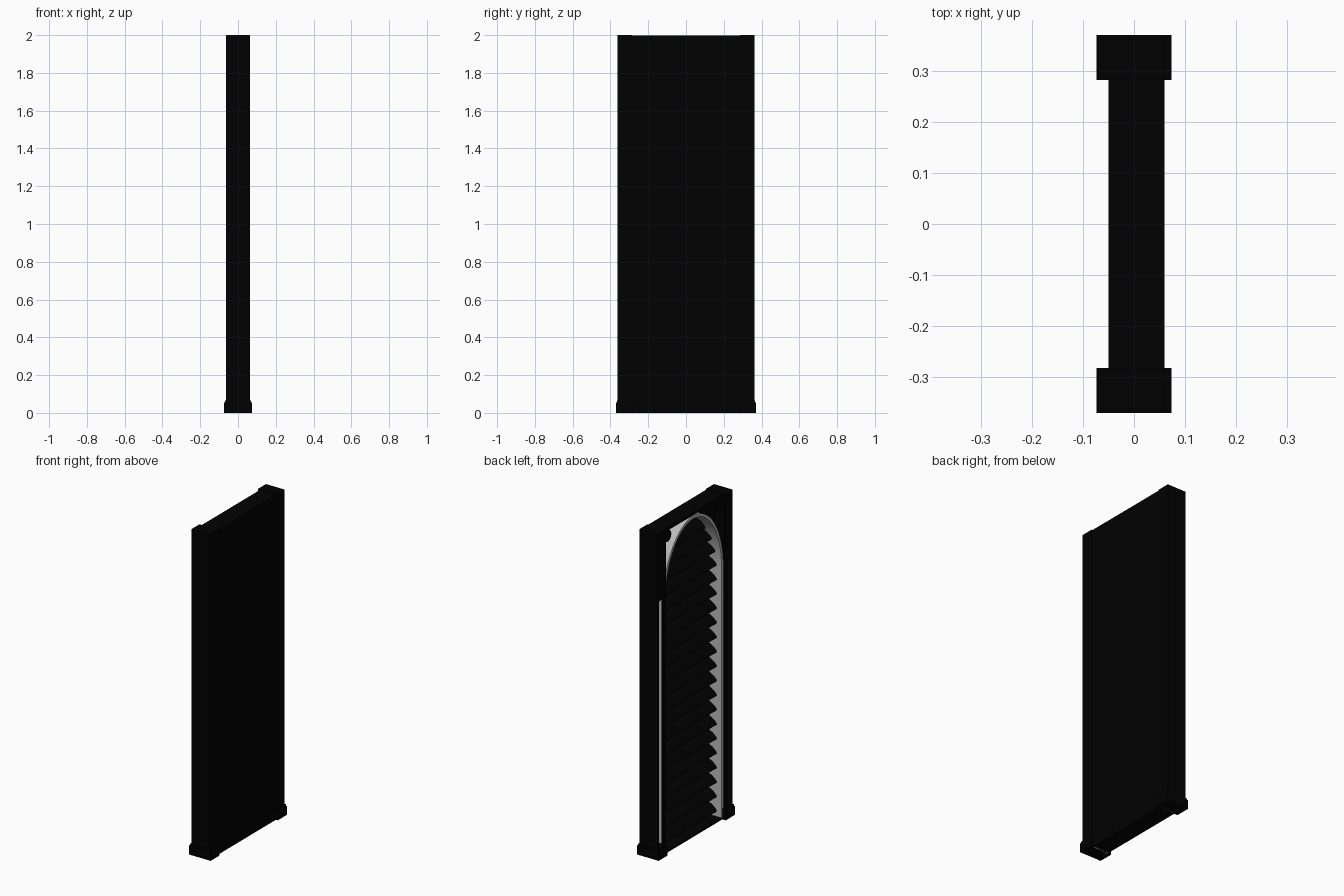
import bpy, bmesh, math
from mathutils import Matrix

cube = bpy.data.objects.get("Cube")
if cube:
    bpy.data.objects.remove(cube, do_unlink=True)


def material(name, value):
    m = bpy.data.materials.new(name)
    m.use_nodes = True
    colour = (value, value, value, 1)
    m.diffuse_color = colour
    m.node_tree.nodes["Principled BSDF"].inputs["Base Color"].default_value = colour
    return m


black = material("black_paint", 0.0004)
grey = material("pale_grey_lining", 0.5)


def finish(name, bm, mat):
    bmesh.ops.recalc_face_normals(bm, faces=bm.faces)
    mesh = bpy.data.meshes.new(name)
    bm.to_mesh(mesh)
    bm.free()
    mesh.materials.append(mat)
    obj = bpy.data.objects.new(name, mesh)
    bpy.context.scene.collection.objects.link(obj)
    return obj


def smooth(obj):
    bpy.ops.object.select_all(action="DESELECT")
    bpy.context.view_layer.objects.active = obj
    obj.select_set(True)
    bpy.ops.object.shade_smooth_by_angle()


def add_box(bm, x, y, z):
    """Box from three (low, high) ranges."""
    for v in bmesh.ops.create_cube(bm, size=1)["verts"]:
        for i, (low, high) in enumerate((x, y, z)):
            v.co[i] = low if v.co[i] < 0 else high


def add_cylinder(bm, radius, depth, matrix, sides):
    bmesh.ops.create_cone(bm, cap_ends=True, segments=sides, radius1=radius,
                          radius2=radius, depth=depth, matrix=matrix)


def box(name, x, y, z):
    bm = bmesh.new()
    add_box(bm, x, y, z)
    finish(name, bm, black)


HALF, SPRING, RISE = 0.274, 1.55, 0.405
FRONT, BACK = -0.05, 0.06
SLOT_TOP, PANEL_TOP = 1.585, 1.997

# Panel: closed back, top and floor, open towards -x
box("back_panel", (0.053, BACK), (-0.29, 0.29), (0, PANEL_TOP))
box("top_rail", (FRONT, BACK), (-0.29, 0.29), (1.978, PANEL_TOP))
box("bottom_rail", (FRONT, BACK), (-0.29, 0.29), (0, 0.012))

# Hollow posts with a slot in the lower front, on stepped feet
for side, label in ((1, "back"), (-1, "front")):
    def span(a, b):
        return tuple(sorted((side * a, side * b)))
    bm = bmesh.new()
    add_box(bm, (-0.063, 0.063), span(0.354, 0.362), (0.04, 2))
    add_box(bm, (0.055, 0.063), span(0.285, 0.354), (0.04, 2))
    add_box(bm, (-0.063, 0.055), span(0.285, 0.354), (1.985, 2))
    add_box(bm, (-0.063, -0.057), span(0.285, 0.354), (SLOT_TOP, 1.985))
    add_box(bm, (-0.063, -0.057), span(0.285, 0.318), (0.04, SLOT_TOP))
    finish(label + "_post", bm, black)
    bm = bmesh.new()
    add_box(bm, (-0.073, 0.073), span(0.282, 0.37), (0, 0.055))
    add_box(bm, (-0.069, 0.069), span(0.285, 0.366), (0.055, 0.066))
    finish(label + "_foot", bm, black)
    # Round corner boss above the arch
    bm = bmesh.new()
    place = Matrix.Translation((-0.046, side * 0.25, 1.945))
    add_cylinder(bm, 0.036, 0.008, place @ Matrix.Rotation(math.pi / 2, 4, "Y"), 24)
    finish(label + "_corner_boss", bm, black)

# Arched lining: a band following jambs and arch
STEPS = 32


def arch_path(grow):
    points = [(HALF + grow, 0)]
    for i in range(STEPS + 1):
        a = math.pi * i / STEPS
        points.append(((HALF + grow) * math.cos(a), SPRING + (RISE + grow) * math.sin(a)))
    return points + [(-HALF - grow, 0)]


bm = bmesh.new()
rows = [[bm.verts.new((x, y, z)) for y, z in arch_path(grow)]
        for x, grow in ((FRONT, 0), (0.053, 0), (0.053, 0.018), (FRONT, 0.018))]
for k in range(4):
    a, b = rows[k], rows[(k + 1) % 4]
    for i in range(len(a) - 1):
        bm.faces.new((a[i], a[i + 1], b[i + 1], b[i]))
for end in (0, -1):
    bm.faces.new([row[end] for row in rows])
smooth(finish("arch_lining", bm, grey))

# Tilted oval louvre slats, shortened where the arch closes in
COUNT, PITCH = 21, 0.089
bm = bmesh.new()
lay_flat = Matrix.Rotation(math.pi / 2, 4, "X")
tilt = Matrix.Rotation(math.radians(-34), 4, "Y") @ Matrix.Diagonal((1, 1, 0.3, 1))
for i in range(COUNT):
    z = 0.065 + i * PITCH
    t = max(0, (z + 0.03 - SPRING) / RISE)
    if t < 1:
        half = HALF * math.sqrt(1 - t * t) + (0.026 if t == 0 else 0.004)
        place = Matrix.Translation((0.018, 0, z))
        add_cylinder(bm, 0.041, 2 * half, place @ tilt @ lay_flat, 16)
smooth(finish("louvre_slats", bm, black))
